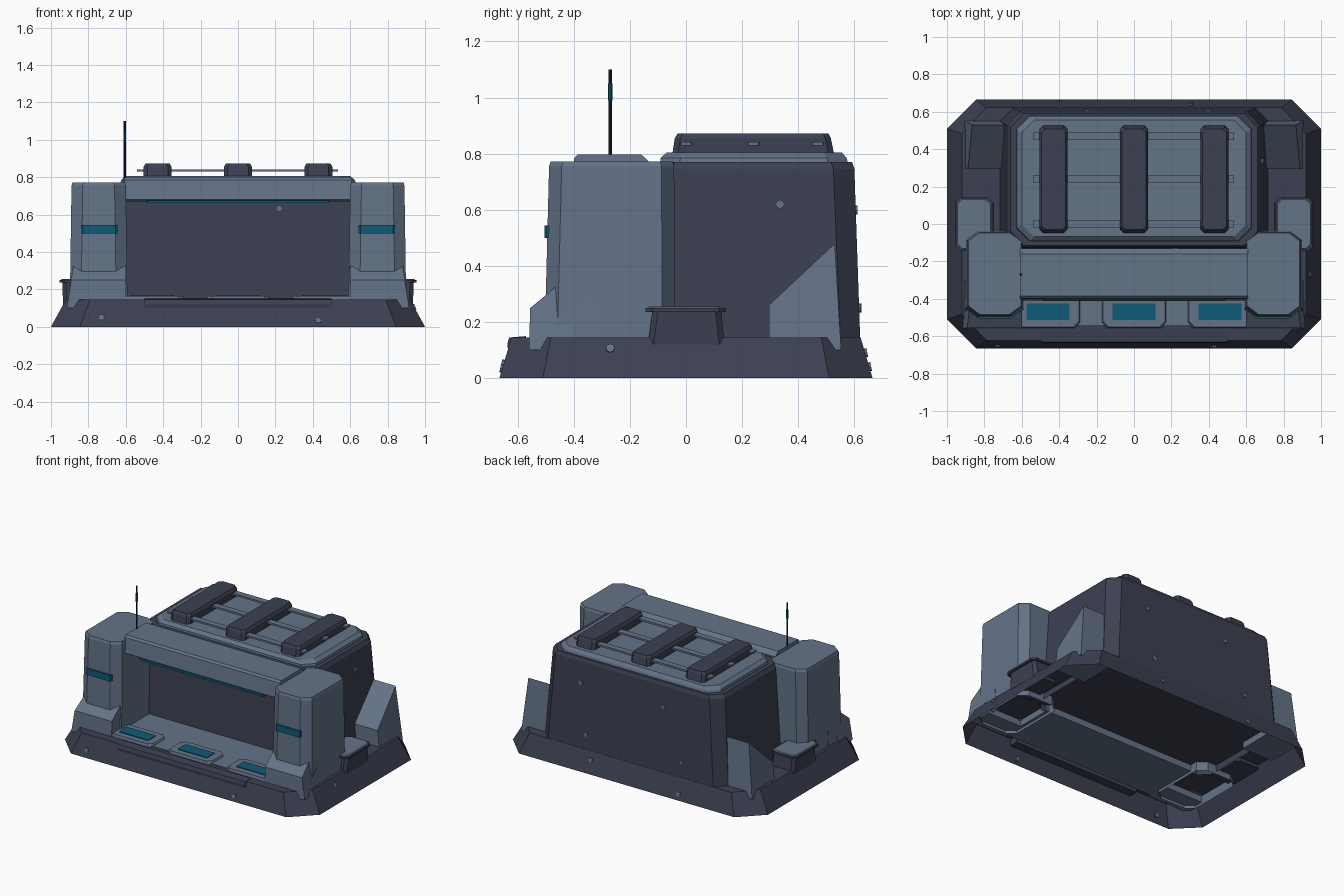
import bpy, bmesh
from mathutils import Vector

if "Cube" in bpy.data.objects:
    bpy.data.objects.remove(bpy.data.objects["Cube"])


def material(name, rgb):
    m = bpy.data.materials.new(name)
    m.diffuse_color = (*rgb, 1)
    m.use_nodes = True
    m.node_tree.nodes["Principled BSDF"].inputs["Base Color"].default_value = m.diffuse_color
    return m


LIGHT = material("slate_panel", (0.127, 0.172, 0.245))
DARK = material("dark_hull", (0.045, 0.051, 0.083))
TEAL = material("teal_glow", (0.004, 0.105, 0.185))
BLACK = material("black_metal", (0.014, 0.017, 0.023))


def finish(name, bm, mat):
    bmesh.ops.recalc_face_normals(bm, faces=bm.faces)
    me = bpy.data.meshes.new(name)
    bm.to_mesh(me)
    bm.free()
    me.materials.append(mat)
    ob = bpy.data.objects.new(name, me)
    bpy.context.collection.objects.link(ob)
    return ob


def octagon(x0, x1, y0, y1, cx, cy):
    return [(x0 + cx, y0), (x1 - cx, y0), (x1, y0 + cy), (x1, y1 - cy),
            (x1 - cx, y1), (x0 + cx, y1), (x0, y1 - cy), (x0, y0 + cy)]


def loft(name, rings, mat, sides=(1,), bottom=True):
    """Stack of chamfered rectangles (z, x0, x1, y0, y1, cx, cy), optionally mirrored."""
    bm = bmesh.new()
    for s in sides:
        loops = [[bm.verts.new((s * x, y, r[0])) for x, y in octagon(*r[1:])] for r in rings]
        for a, b in zip(loops, loops[1:]):
            for i in range(8):
                j = (i + 1) % 8
                bm.faces.new((a[i], a[j], b[j], b[i]))
        bm.faces.new(loops[-1])
        if bottom:
            bm.faces.new(loops[0][::-1])
    return finish(name, bm, mat)


def prism(name, profile, x0, x1, mat, sides=(1,), taper=0.0, zmin=0.0, zmax=1.0):
    """Extrude a (y, z) profile along x; the outer side leans in by taper with height."""
    bm = bmesh.new()
    for s in sides:
        a = [bm.verts.new((s * x0, y, z)) for y, z in profile]
        b = [bm.verts.new((s * (x1 - taper * (z - zmin) / (zmax - zmin)), y, z)) for y, z in profile]
        n = len(profile)
        bm.faces.new(a)
        bm.faces.new(b[::-1])
        for i in range(n):
            j = (i + 1) % n
            bm.faces.new((a[i], a[j], b[j], b[i]))
    return finish(name, bm, mat)


def box(name, x0, x1, y0, y1, z0, z1, mat, sides=(1,), c=0.004):
    return loft(name, [(z0, x0, x1, y0, y1, c, c), (z1, x0, x1, y0, y1, c, c)], mat, sides)


def rod(name, p, q, r, n, mat):
    p, q = Vector(p), Vector(q)
    bm = bmesh.new()
    bmesh.ops.create_cone(bm, cap_ends=True, segments=n, radius1=r, radius2=r, depth=(q - p).length)
    rot = (q - p).to_track_quat('Z', 'Y').to_matrix()
    for v in bm.verts:
        v.co = rot @ v.co + (p + q) / 2
    return finish(name, bm, mat)


BOTH = (1, -1)

# Hollow sloping base, open underneath
loft("base_skirt", [(0, -1, 1, -.665, .665, .155, .155),
                    (.145, -.92, .92, -.622, .622, .13, .14)], DARK, bottom=False)
prism("base_front_lip", [(-.634, .1), (-.637, .122), (-.63, .145), (-.57, .15), (-.57, .1)],
      -.5, .5, DARK)

# Main cabin with chamfered corners
loft("cabin", [(.10, -.72, .72, -.155, .622, .07, .07),
               (.745, -.675, .675, -.125, .6, .07, .075),
               (.77, -.66, .66, -.115, .592, .07, .075)], DARK, bottom=False)
loft("roof_cap", [(.765, -.63, .63, -.092, .578, .07, .07),
                  (.785, -.625, .625, -.09, .572, .07, .07),
                  (.805, -.6, .6, -.068, .555, .065, .065)], LIGHT)

# Roof rack
for i, x in enumerate((-.43, 0, .43)):
    loft(f"roof_rib_{i}", [(.803, x - .075, x + .075, -.048, .527, .02, .02),
                           (.855, x - .075, x + .075, -.04, .516, .02, .02),
                           (.872, x - .065, x + .065, -.03, .508, .02, .02)], DARK)
for i, y in enumerate((0, .24, .47)):
    box(f"roof_crossbar_{i}", -.54, .535, y - .022, y + .022, .829, .842, LIGHT)

# Front pillars and their flared feet
loft("front_pillar", [(.08, .59, .9, -.505, -.04, .06, .045),
                      (.755, .6, .89, -.488, -.042, .06, .045),
                      (.772, .605, .885, -.483, -.047, .06, .045)], LIGHT, BOTH, bottom=False)
prism("pillar_foot", [(-.525, .1), (-.56, .1), (-.555, .25), (-.465, .325), (-.4, .325), (-.4, .1)],
      .6, .915, LIGHT, BOTH, .035, .1, .33)
prism("pillar_side_guard", [(-.47, .14), (-.47, .2), (-.32, .33), (-.30, .15)],
      .8, .905, LIGHT, BOTH, .01, .1, .33)
loft("pillar_lamp", [(.5, .645, .84, -.505, -.47, .01, .008),
                     (.545, .645, .84, -.505, -.47, .01, .008)], TEAL, BOTH)

# Visor over the recess with light strip
prism("visor", [(-.16, .798), (-.385, .798), (-.398, .785), (-.41, .68), (-.395, .67),
                (-.13, .67), (-.13, .77)], -.61, .61, LIGHT)
box("visor_strip", -.49, .49, -.413, -.385, .661, .676, TEAL)

# Recess floor, console trays and screens
box("recess_floor", -.61, .61, -.54, -.14, .1, .153, LIGHT)
for i, x in enumerate((-.46, 0, .46)):
    loft(f"console_tray_{i}", [(.14, x - .18, x + .18, -.558, -.38, .03, .03),
                               (.165, x - .165, x + .165, -.552, -.38, .03, .03)], LIGHT)
    box(f"console_screen_{i}", x - .115, x + .115, -.512, -.425, .16, .17, TEAL)

# Rear corner buttresses
prism("rear_buttress", [(.295, .1), (.295, .26), (.53, .48), (.553, .1)],
      .66, .905, LIGHT, BOTH, .04, .1, .48)

# Side lockers with lids
loft("side_locker", [(.12, .75, .935, -.135, .138, .02, .02),
                     (.242, .76, .94, -.12, .125, .02, .02)], DARK, BOTH)
loft("side_locker_rim", [(.236, .755, .955, -.145, .142, .025, .025),
                         (.25, .755, .955, -.145, .142, .025, .025)], DARK, BOTH)
loft("side_locker_lid", [(.248, .762, .95, -.138, .136, .025, .025),
                         (.256, .768, .943, -.13, .13, .025, .025)], LIGHT, BOTH)

# Antenna with glowing band
rod("antenna", (-.605, -.27, .76), (-.605, -.27, 1.1), .006, 8, BLACK)
rod("antenna_band", (-.605, -.27, .99), (-.605, -.27, 1.05), .0075, 8, TEAL)

# Small rivets: position and outward direction
rivets = [((-.73, -.65, .05), (0, -1, .2)), ((.43, -.654, .035), (0, -1, .2)),
          ((.22, -.13, .635), (0, -1, 0)), ((.684, .335, .62), (1, 0, 0)),
          ((.94, -.27, .105), (1, 0, .4)), ((.975, -.24, .02), (1, 0, .4)),
          ((-.25, .604, .6), (0, 1, 0)), ((.4, .604, .6), (0, 1, 0)),
          ((.35, .615, .25), (0, 1, 0)), ((-.4, .618, .25), (0, 1, 0)),
          ((.3, .638, .09), (0, 1, .2)), ((-.4, .652, .04), (0, 1, .2))]
for i, (p, d) in enumerate(rivets):
    p, d = Vector(p), Vector(d).normalized()
    rod(f"rivet_{i}", p - d * .015, p + d * .008, .016, 8, LIGHT)
